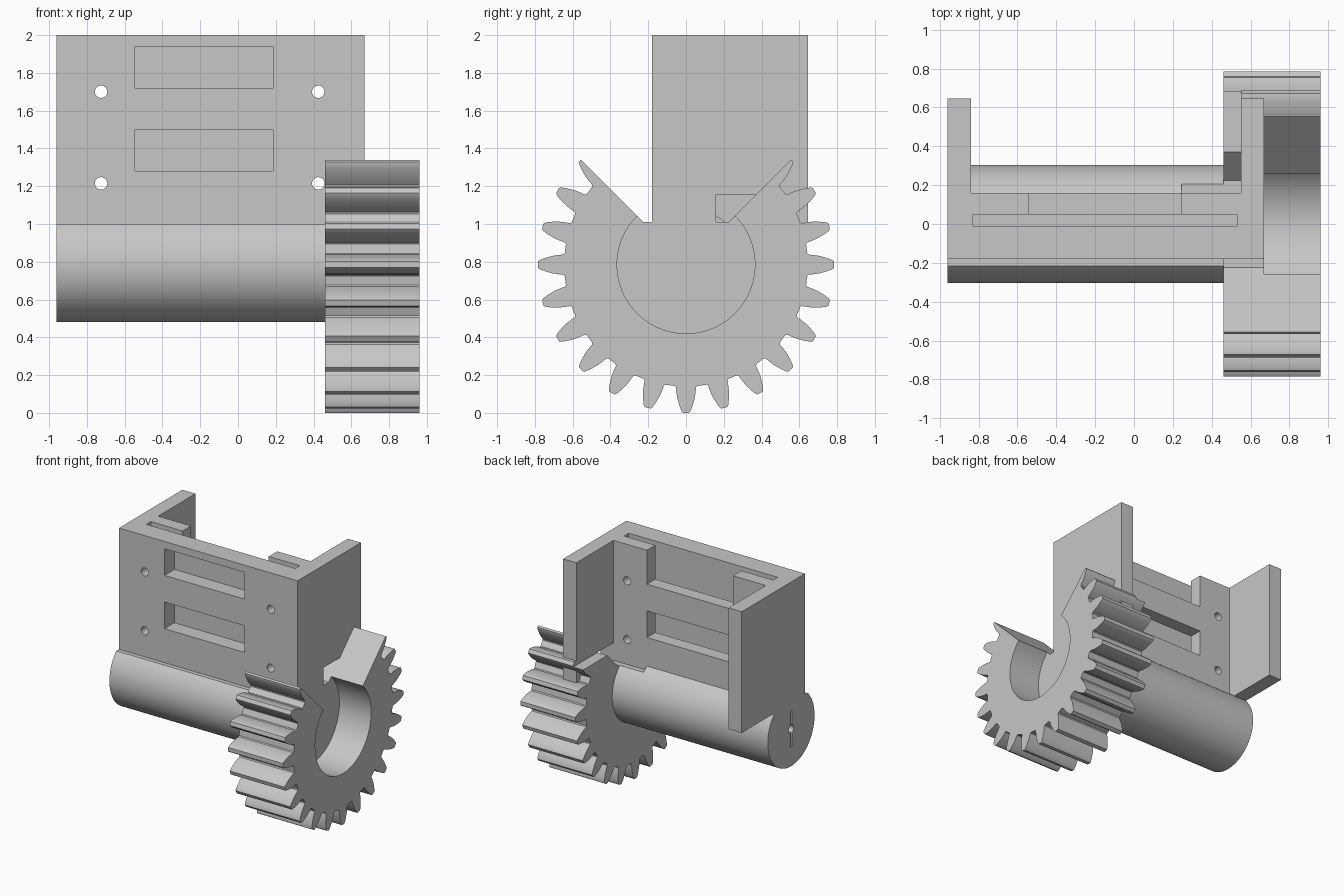
import bpy, bmesh
from math import sin, cos, pi, radians

if "Cube" in bpy.data.objects:
    bpy.data.objects.remove(bpy.data.objects["Cube"], do_unlink=True)

grey = bpy.data.materials.new("plain_grey")
grey.use_nodes = True
grey.diffuse_color = (0.57, 0.57, 0.57, 1)
grey.node_tree.nodes["Principled BSDF"].inputs["Base Color"].default_value = grey.diffuse_color

AXIS_Z = 0.785       # height of the shaft axis
GEAR_X = (0.46, 0.96)


def prism(name, outline, x0, x1):
    """Extrude a (y, z) outline along x."""
    bm = bmesh.new()
    face = bm.faces.new([bm.verts.new((x0, y, z)) for y, z in outline])
    grown = bmesh.ops.extrude_face_region(bm, geom=[face])["geom"]
    bmesh.ops.translate(bm, vec=(x1 - x0, 0, 0),
                        verts=[v for v in grown if isinstance(v, bmesh.types.BMVert)])
    bmesh.ops.recalc_face_normals(bm, faces=bm.faces)
    mesh = bpy.data.meshes.new(name)
    bm.to_mesh(mesh)
    bm.free()
    mesh.materials.append(grey)
    obj = bpy.data.objects.new(name, mesh)
    bpy.context.collection.objects.link(obj)
    return obj


def box(name, x, y, z):
    return prism(name, [(y[0], z[0]), (y[1], z[0]), (y[1], z[1]), (y[0], z[1])], *x)


def rod(name, radius, x0, x1, sides=96):
    ring = [(radius * sin(2 * pi * i / sides), AXIS_Z + radius * cos(2 * pi * i / sides))
            for i in range(sides)]
    return prism(name, ring, x0, x1)


def cut(target, *cutters):
    """Subtract the cutters, then discard them."""
    for cutter in cutters:
        cutter.hide_render = True
        mod = target.modifiers.new("cut", "BOOLEAN")
        mod.operation = "DIFFERENCE"
        mod.solver = "EXACT"
        mod.object = cutter
        bpy.context.view_layer.objects.active = target
        bpy.ops.object.modifier_apply(modifier=mod.name)
        bpy.data.objects.remove(cutter, do_unlink=True)


def smooth(obj):
    bpy.ops.object.select_all(action="DESELECT")
    obj.select_set(True)
    bpy.context.view_layer.objects.active = obj
    bpy.ops.object.shade_smooth_by_angle(angle=radians(25))


# Gear with 24 teeth, one pointing straight down
flank = [(0.645, 0.060), (0.652, 0.053), (0.675, 0.051), (0.71, 0.046),
         (0.75, 0.034), (0.775, 0.024), (0.785, 0.016)]
outline = []
for tooth in range(24):
    middle = tooth * pi / 12
    side = [(r, -w / r) for r, w in flank] + [(r, w / r) for r, w in reversed(flank)]
    outline += [(r * sin(middle + a), AXIS_Z - r * cos(middle + a)) for r, a in side]
gear = prism("gear", outline, *GEAR_X)

# Open wedge at the top, socket in the outer face, clearance inside the bracket
wedge = prism("wedge_cutter", [(-0.225, 1.01), (0.225, 1.01), (0.925, 1.71), (-0.925, 1.71)], 0.4, 1.1)
cut(gear, wedge, rod("socket_cutter", 0.365, 0.67, 1.1),
    box("clearance_cutter", (0.4, 0.55), (0.1, 0.9), (1.155, 1.6)))
smooth(gear)

# Barrel with a flat under the bracket, a rear relief and a keyed shaft hole
barrel = rod("barrel", 0.305, -0.96, 0.5)
cut(barrel,
    box("front_flat_cutter", (-1.1, 0.6), (-0.5, -0.1), (1.0, 1.3)),
    box("relief_cutter", (0.245, 0.6), (0.16, 0.5), (1.01, 1.155)),
    rod("shaft_cutter", 0.033, -1.1, -0.56, 32),
    box("key_cutter", (-1.1, -0.57), (-0.01, 0.01), (AXIS_Z - 0.15, AXIS_Z + 0.15)))
smooth(barrel)

# Mounting wall with board slot, window recesses and screw holes
wall = box("mounting_wall", (-0.9, 0.6), (-0.18, 0.16), (1.0, 2.0))
cut(wall,
    box("slot_cutter", (-0.83, 0.53), (-0.01, 0.05), (1.1, 2.1)),
    box("top_recess_cutter", (-0.54, 0.245), (0.04, 0.3), (1.72, 2.1)),
    box("rear_window_cutter", (-0.54, 0.245), (0.04, 0.3), (1.28, 1.5)))
for low in (1.28, 1.72):
    cut(wall, box("window_cutter", (-0.545, 0.185), (-0.3, -0.05), (low, low + 0.22)))
for x in (-0.725, 0.425):
    for z in (1.215, 1.7):
        bpy.ops.mesh.primitive_cylinder_add(vertices=32, radius=0.033, depth=1,
                                            location=(x, 0, z), rotation=(pi / 2, 0, 0))
        cut(wall, bpy.context.object)
smooth(wall)

# Side plates
left_edge = box("outer_side_plate", (-0.96, -0.84), (-0.18, 0.645), (1.0, 2.0))
gear_side = box("gear_side_plate", (0.55, 0.67), (-0.18, 0.645), (1.0, 2.0))
cut(gear_side, box("cable_hole_cutter", (0.5, 0.8), (0.16, 0.365), (1.01, 1.155)))
